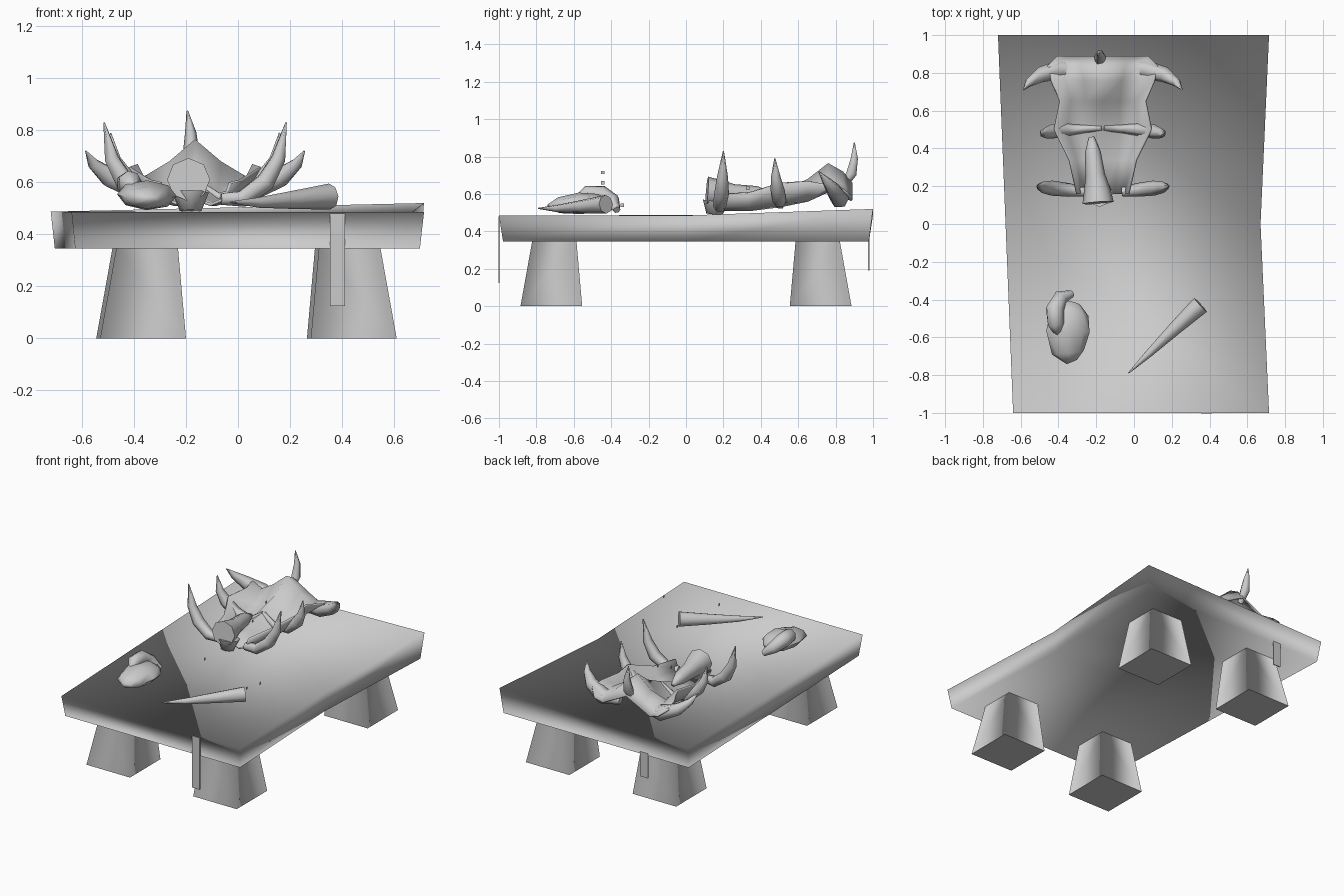
import bpy, bmesh, math
from mathutils import Vector

cube = bpy.data.objects.get("Cube")
if cube:
    bpy.data.objects.remove(cube, do_unlink=True)

grey = bpy.data.materials.new("stone_grey")
grey.use_nodes = True
colour = (0.6, 0.6, 0.6, 1)
grey.diffuse_color = colour
grey.node_tree.nodes["Principled BSDF"].inputs["Base Color"].default_value = colour


def make(name, verts, faces, angle=None, closed=True):
    """Mesh object; angle None = smooth over every edge, 0 = flat."""
    bm = bmesh.new()
    vs = [bm.verts.new(v) for v in verts]
    for f in faces:
        bm.faces.new([vs[i] for i in f])
    if closed:
        bmesh.ops.recalc_face_normals(bm, faces=bm.faces)
    for f in bm.faces:
        f.smooth = angle != 0
    mesh = bpy.data.meshes.new(name)
    bm.to_mesh(mesh)
    bm.free()
    mesh.materials.append(grey)
    ob = bpy.data.objects.new(name, mesh)
    bpy.context.collection.objects.link(ob)
    if angle:
        bpy.ops.object.select_all(action='DESELECT')
        ob.select_set(True)
        bpy.context.view_layer.objects.active = ob
        bpy.ops.object.shade_smooth_by_angle(angle=math.radians(angle))
    return ob


def tube(name, path, radii, sides=6, squash=1.0, angle=75):
    """Tapered, capped tube along a path."""
    pts = [Vector(p) for p in path]
    verts, faces = [], []
    n = len(pts)
    side = None
    for i, p in enumerate(pts):
        d = (pts[min(i + 1, n - 1)] - pts[max(i - 1, 0)]).normalized()
        if side is None:
            side = d.cross(Vector((0, 0, 1)))
            if side.length < 0.1:
                side = Vector((1, 0, 0))
        side = (side - d * side.dot(d)).normalized()
        up = side.cross(d)
        for k in range(sides):
            a = 2 * math.pi * k / sides
            verts.append(p + (side * math.cos(a) + up * math.sin(a) * squash) * radii[i])
    for i in range(n - 1):
        for k in range(sides):
            j = (k + 1) % sides
            faces.append([i * sides + k, i * sides + j,
                          (i + 1) * sides + j, (i + 1) * sides + k])
    faces.append(list(range(sides)))
    faces.append([(n - 1) * sides + k for k in range(sides)])
    return make(name, verts, faces, angle)


# Slab: six-cornered outline, pinched at the middle; end faces wound inward
outline = [(-.64, -1, .485), (.715, -1, .485), (.67, 0, .485),
           (.715, 1, .52), (-.72, 1, .487), (-.68, 0, .487)]
verts = outline + [(x * .978, y * .978, .345) for x, y, z in outline]
cuts = [(0, 1, 5), (1, 2, 5), (2, 4, 5), (2, 3, 4)]
faces = cuts + [tuple(i + 6 for i in reversed(c)) for c in cuts]
for i in range(6):
    j = (i + 1) % 6
    faces.append((i, j, j + 6, i + 6) if i in (0, 3) else (j, i, i + 6, j + 6))
make("table_slab", verts, faces, closed=False)

# Four tapered legs, soft around the sides with a crisp foot
for name, x, y in [("front_right_leg", -.365, -.72), ("front_left_leg", .445, -.72),
                   ("back_right_leg", -.38, .72), ("back_left_leg", .43, .72)]:
    verts = []
    for h, z, shift in [(.165, 0, 0), (.118, .35, .02)]:
        cx = x + math.copysign(shift, -x) * .8
        cy = y + math.copysign(shift, -y) * .8
        verts += [(cx - h, cy - h, z), (cx + h, cy - h, z),
                  (cx + h, cy + h, z), (cx - h, cy + h, z)]
    verts += verts[:4]
    faces = [(11, 10, 9, 8)]
    for i in range(4):
        j = (i + 1) % 4
        faces.append((j, i, i + 4, j + 4) if i in (0, 2) else (i, j, j + 4, i + 4))
    make(name, verts, faces, closed=False)

# Hanging strips at the two ends
for name, x, y, low, high in [("front_strip", .383, -1.0, .125, .48),
                              ("back_strip", -.368, .977, .19, .36)]:
    w, t = .029, .003
    verts = [(x + sx * w, y + sy * t, z) for z in (low, high)
             for sx, sy in ((-1, -1), (1, -1), (1, 1), (-1, 1))]
    faces = [(3, 2, 1, 0), (4, 5, 6, 7)]
    faces += [(i, (i + 1) % 4, (i + 1) % 4 + 4, i + 4) for i in range(4)]
    make(name, verts, faces, 0)

# Rib cage shell: ridge in the middle, valley, raised rim
cx = -.165
sections = [
    (.16, [(0, .54), (.06, .52), (.11, .54), (.13, .60)]),
    (.34, [(0, .55), (.08, .52), (.14, .54), (.17, .61)]),
    (.50, [(0, .61), (.09, .54), (.19, .56), (.25, .66)]),
    (.65, [(0, .68), (.09, .58), (.17, .57), (.22, .67)]),
    (.76, [(0, .765), (.10, .68), (.20, .62), (.27, .65)]),
    (.84, [(0, .72), (.12, .65), (.21, .60), (.29, .63)]),
    (.89, [(0, .66), (.10, .61), (.18, .57), (.24, .59)]),
]
verts, faces = [], []
for y, half in sections:
    row = [(-x, z) for x, z in reversed(half[1:])] + half
    verts += [(cx + x, y, z) for x, z in row]
for i in range(len(sections) - 1):
    for k in range(6):
        a = i * 7 + k
        faces.append((a, a + 1, a + 8, a + 7))
shell = make("rib_cage_shell", verts, faces, closed=False)
solid = shell.modifiers.new("thickness", 'SOLIDIFY')
solid.thickness = .012

# Three pairs of curved ribs
ribs = {
    "back": ([(.10, .80, .57), (.22, .82, .575), (.33, .79, .62), (.39, .75, .67), (.42, .71, .72)],
             [.03, .052, .042, .024, .003]),
    "middle": ([(0, .51, .60), (.09, .505, .54), (.20, .50, .56), (.27, .49, .62), (.31, .48, .69), (.325, .475, .79)],
               [.018, .022, .036, .038, .026, .003]),
    "front": ([(.10, .17, .535), (.18, .18, .535), (.27, .19, .60), (.32, .195, .69), (.35, .20, .83)],
              [.025, .036, .040, .03, .003]),
}
for label, (path, radii) in ribs.items():
    for side, s in (("left", 1), ("right", -1)):
        tube(f"{label}_{side}_rib", [(cx + s * x, y, z) for x, y, z in path], radii)

# Tail spike and neck stump
tube("tail_spike", [(-.18, .84, .64), (-.18, .885, .71), (-.182, .90, .79), (-.195, .90, .875)],
     [.02, .032, .022, .003])
tube("neck_stump", [(-.19, .112, .61), (-.195, .18, .605), (-.205, .26, .60),
                    (-.218, .38, .60), (-.225, .46, .59)],
     [.083, .07, .052, .042, .015], sides=8)
tube("neck_base", [(-.182, .15, .49), (-.182, .16, .56)], [.042, .07], sides=8)

# Organ: rounded body with a curled lobe on top
tube("organ_body", [(-.33, -.73, .535), (-.35, -.68, .54), (-.35, -.57, .55),
                    (-.34, -.47, .55), (-.325, -.415, .54)],
     [.03, .085, .115, .1, .04], sides=8, squash=.5)
tube("organ_lobe", [(-.33, -.37, .515), (-.39, -.39, .56), (-.42, -.45, .595),
                    (-.415, -.53, .60), (-.40, -.59, .57)],
     [.02, .04, .05, .045, .015], sides=7)

# Broken horn
tube("horn", [(-.03, -.79, .523), (.08, -.685, .522), (.22, -.55, .533), (.352, -.428, .545)],
     [.003, .02, .036, .05], sides=8)

# Small floating specks
for i, (x, y, z) in enumerate([(-.125, .485, .70), (-.12, .33, .63), (.06, -.445, .715),
                               (.48, -.445, .66), (.305, -.34, .54)]):
    r = .009
    make(f"speck_{i + 1}", [(x, y - r, z - r), (x, y + r, z - r),
                            (x, y + r, z + r), (x, y - r, z + r)], [(0, 1, 2, 3)], 0, False)
